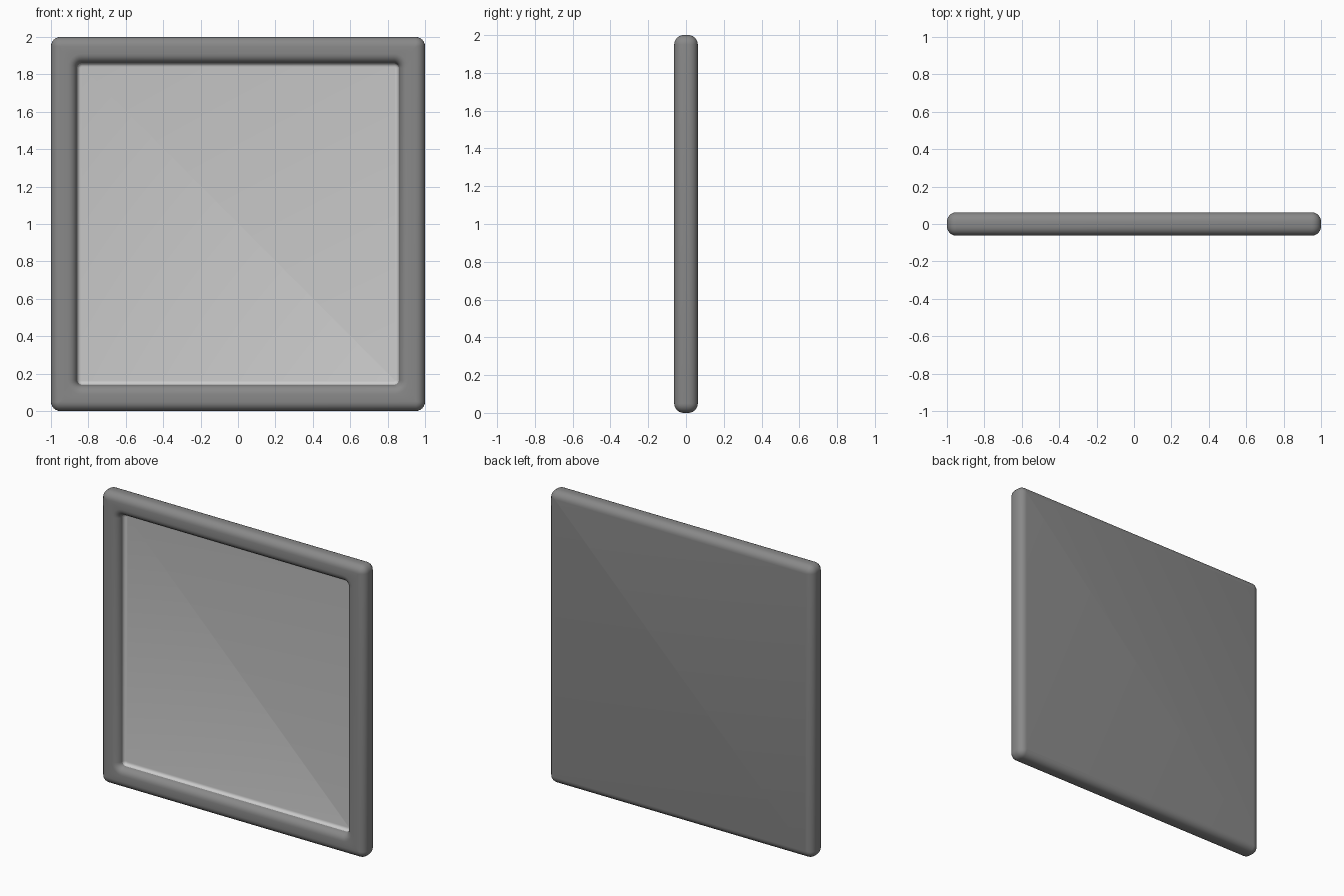
import bpy, bmesh
from math import pi, cos, sin, radians

if "Cube" in bpy.data.objects:
    bpy.data.objects.remove(bpy.data.objects["Cube"])

SEG = 6      # segments per rounded plan corner
T = 0.0625   # half thickness
CZ = 1.0     # centre height


def arc(ch, cy, rad, a0, a1, n, corner):
    """Profile points (half size, corner radius, y) along an arc."""
    pts = []
    for i in range(n + 1):
        a = radians(a0 + (a1 - a0) * i / n)
        dh = rad * cos(a)
        pts.append((ch + dh, max(corner + dh, 0.002), cy + rad * sin(a)))
    return pts


def loft(name, loops, cap_first, cap_last, grey):
    """Bridge rounded-square rings lying in xz planes."""
    bm = bmesh.new()
    rings = []
    for h, r, y in loops:
        ring = []
        for q, (sx, sz) in enumerate([(1, 1), (-1, 1), (-1, -1), (1, -1)]):
            for i in range(SEG + 1):
                a = (q + i / SEG) * pi / 2
                ring.append(bm.verts.new((sx * (h - r) + r * cos(a), y,
                                          CZ + sz * (h - r) + r * sin(a))))
        rings.append(ring)
    n = len(rings[0])
    for a, b in zip(rings, rings[1:]):
        for i in range(n):
            j = (i + 1) % n
            bm.faces.new((a[i], a[j], b[j], b[i]))
    if cap_first:
        bm.faces.new(rings[0][::-1])
    if cap_last:
        bm.faces.new(rings[-1])
    bm.normal_update()
    me = bpy.data.meshes.new(name)
    bm.to_mesh(me)
    bm.free()
    ob = bpy.data.objects.new(name, me)
    bpy.context.collection.objects.link(ob)
    mat = bpy.data.materials.new(name + "_grey")
    mat.diffuse_color = (grey, grey, grey, 1)
    mat.use_nodes = True
    mat.node_tree.nodes["Principled BSDF"].inputs["Base Color"].default_value = mat.diffuse_color
    me.materials.append(mat)
    bpy.ops.object.select_all(action='DESELECT')
    bpy.context.view_layer.objects.active = ob
    ob.select_set(True)
    bpy.ops.object.shade_smooth_by_angle(angle=radians(40))
    return ob


R = 0.05       # rounding of the frame edges
FLOOR = 0.0    # y of the recessed panel

# Frame: flat back, rounded outer edges, rounded inner lip, pocket wall
frame = arc(1 - R, T - R, R, 90, 0, 6, 0)
frame += arc(1 - R, -T + R, R, 0, -90, 6, 0)
frame += arc(0.86 + R, -T + R, R, -90, -180, 6, 0.025 + R)
frame.append((0.86, 0.025, FLOOR - 0.01))
loft("frame", frame, True, False, 0.25)

# Panel: small fillet at the pocket wall, then the flat recessed face
panel = arc(0.84, FLOOR - 0.02, 0.02, 0, 90, 4, 0.006)
panel = [(0.86, 0.025, FLOOR - 0.02)] + panel[1:]
loft("panel", panel, False, True, 0.6)
